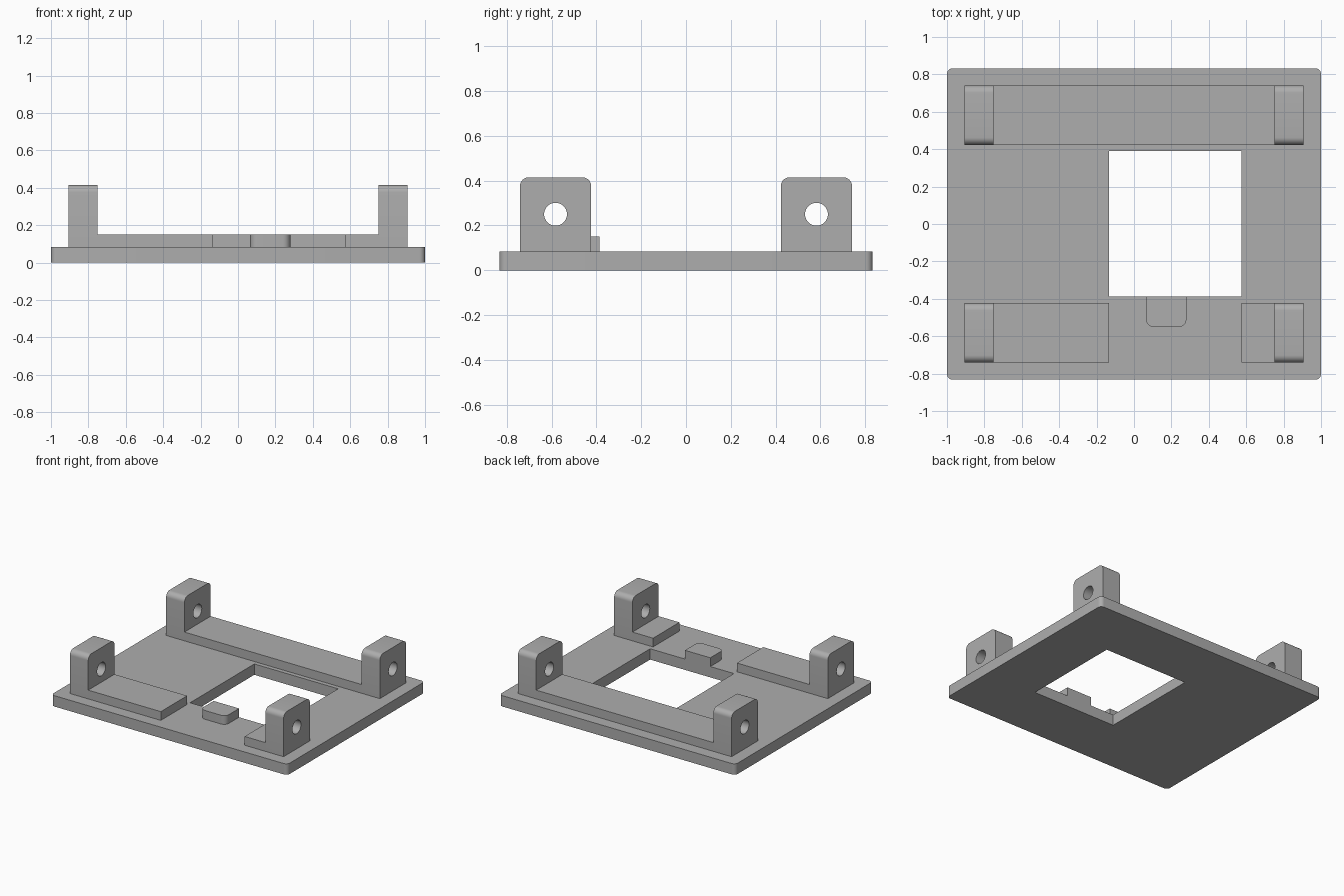
import bpy
import bmesh
from math import cos, sin, pi
from mathutils import Matrix, Vector

if "Cube" in bpy.data.objects:
    bpy.data.objects.remove(bpy.data.objects["Cube"], do_unlink=True)

# Single grey material
GREY = (0.42, 0.42, 0.42, 1)
grey = bpy.data.materials.new("plain grey")
grey.use_nodes = True
grey.diffuse_color = GREY
bsdf = next(n for n in grey.node_tree.nodes if n.type == 'BSDF_PRINCIPLED')
bsdf.inputs["Base Color"].default_value = GREY

# Main dimensions
PLATE_TOP, RAIL_TOP, LUG_TOP = 0.083, 0.15, 0.415
LUG_IN, LUG_OUT = 0.75, 0.905
ROW_IN, ROW_OUT = 0.423, 0.741
WIN_L, WIN_R, WIN_F, WIN_B = -0.135, 0.575, -0.387, 0.39


def rounded_rect(u0, v0, u1, v1, radii=(0, 0, 0, 0), steps=8):
    """Outline with corner radii, starting low-left and going round."""
    corners = ((u0, v0, 1, 1), (u1, v0, -1, 1), (u1, v1, -1, -1), (u0, v1, 1, -1))
    points = []
    for i, ((u, v, su, sv), r) in enumerate(zip(corners, radii)):
        if not r:
            points.append((u, v))
            continue
        for k in range(steps + 1):
            a = pi + (i + k / steps) * pi / 2
            points.append((u + su * r + r * cos(a), v + sv * r + r * sin(a)))
    return points


def circle(u, v, r, count=40):
    return [(u + r * cos(2 * pi * k / count), v + r * sin(2 * pi * k / count))
            for k in range(count)]


def extrude_profile(name, loops, start, end, along_x=False):
    """Fill an outline with its holes and extrude it along z or x."""
    bm = bmesh.new()
    edges = []
    for loop in loops:
        verts = [bm.verts.new((u, v, start)) for u, v in loop]
        edges += [bm.edges.new((a, b)) for a, b in zip(verts, verts[1:] + verts[:1])]
    bmesh.ops.triangle_fill(bm, edges=edges, use_beauty=True, normal=(0, 0, 1))
    result = bmesh.ops.extrude_face_region(bm, geom=bm.faces[:])
    moved = [g for g in result["geom"] if isinstance(g, bmesh.types.BMVert)]
    bmesh.ops.translate(bm, verts=moved, vec=Vector((0, 0, end - start)))
    if along_x:
        # Profile (u, v) becomes (y, z), depth becomes x
        turn = Matrix(((0, 0, 1, 0), (1, 0, 0, 0), (0, 1, 0, 0), (0, 0, 0, 1)))
        bmesh.ops.transform(bm, matrix=turn, verts=bm.verts[:])
    bmesh.ops.recalc_face_normals(bm, faces=bm.faces[:])
    mesh = bpy.data.meshes.new(name)
    bm.to_mesh(mesh)
    bm.free()
    mesh.materials.append(grey)
    obj = bpy.data.objects.new(name, mesh)
    bpy.context.collection.objects.link(obj)
    bpy.ops.object.select_all(action='DESELECT')
    obj.select_set(True)
    bpy.context.view_layer.objects.active = obj
    bpy.ops.object.shade_smooth_by_angle(angle=pi / 6)
    return obj


# Base plate with off-centre window
extrude_profile("base_plate",
                [rounded_rect(-1, -0.832, 1, 0.832, (0.03,) * 4),
                 rounded_rect(WIN_L, WIN_F, WIN_R, WIN_B)],
                0, PLATE_TOP)

# Four pierced lugs with rounded tops
for row, sy in (("front", -1), ("back", 1)):
    y0, y1 = sorted((sy * ROW_IN, sy * ROW_OUT))
    outline = rounded_rect(y0, PLATE_TOP, y1, LUG_TOP, (0, 0, 0.04, 0.04))
    hole = circle((y0 + y1) / 2, 0.25, 0.051)
    for side, sx in (("right", -1), ("left", 1)):
        x0, x1 = sorted((sx * LUG_IN, sx * LUG_OUT))
        extrude_profile(f"{row}_{side}_lug", [outline, hole], x0, x1, along_x=True)

# Raised rails between the lugs, the front one broken by a gap
for name, x0, x1, y0, y1 in (
        ("back_rail", -LUG_IN, LUG_IN, ROW_IN, ROW_OUT),
        ("front_right_rail", -LUG_IN, WIN_L, -ROW_OUT, -ROW_IN),
        ("front_left_rail", WIN_R, LUG_IN, -ROW_OUT, -ROW_IN)):
    extrude_profile(name, [rounded_rect(x0, y0, x1, y1)], PLATE_TOP, RAIL_TOP)

# Small tab at the front edge of the window
extrude_profile("window_tab",
                [rounded_rect(0.065, -0.55, 0.28, WIN_F, (0.04, 0.04, 0, 0))],
                PLATE_TOP, RAIL_TOP)
